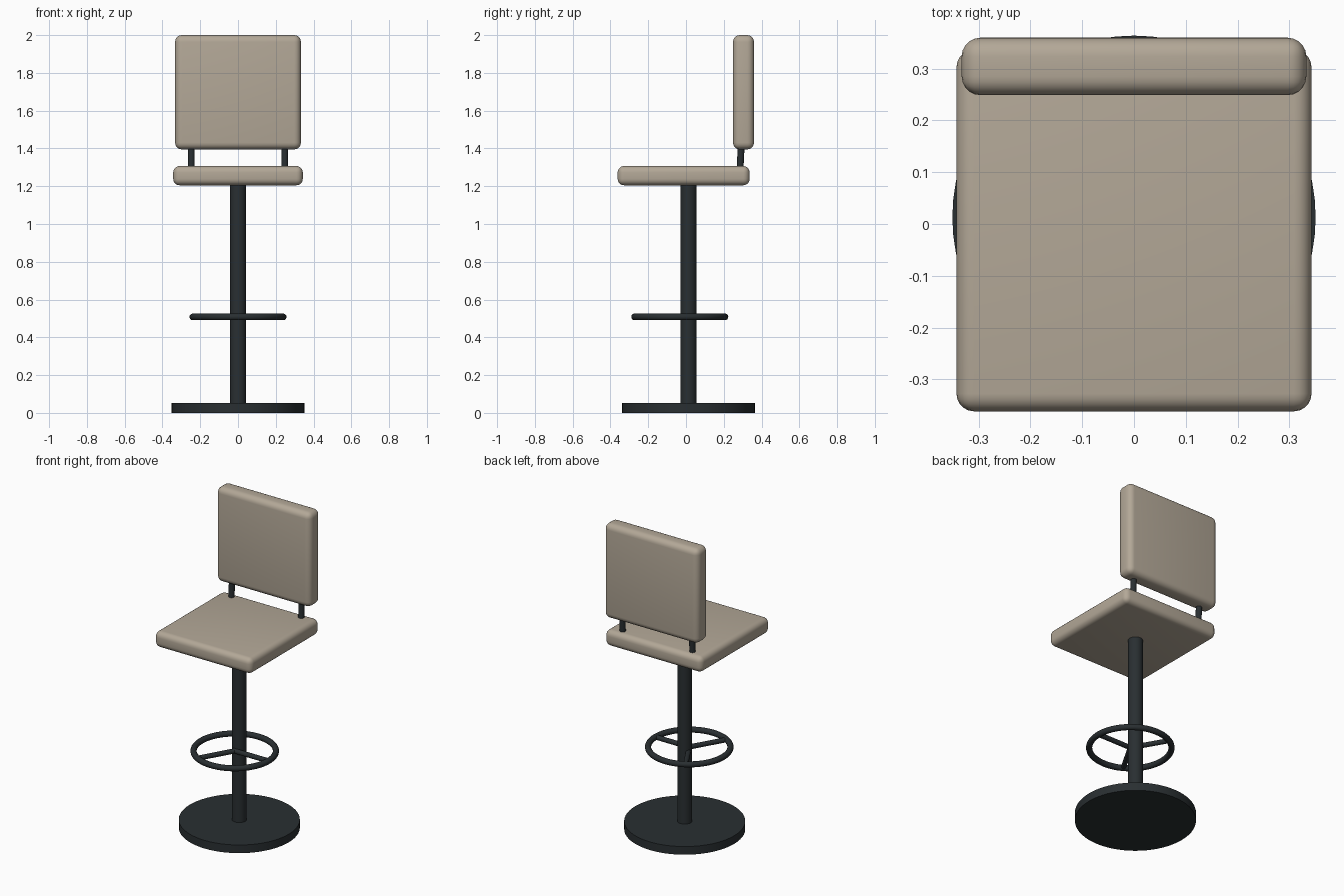
import bpy, math
from mathutils import Vector

if "Cube" in bpy.data.objects:
    bpy.data.objects.remove(bpy.data.objects["Cube"])


def material(name, color):
    m = bpy.data.materials.new(name)
    m.diffuse_color = (*color, 1)
    m.use_nodes = True
    m.node_tree.nodes["Principled BSDF"].inputs["Base Color"].default_value = m.diffuse_color
    return m


TAN = material("tan_upholstery", (0.45, 0.39, 0.31))
DARK = material("dark_metal", (0.022, 0.028, 0.031))


def finish(name, mat, angle=40):
    ob = bpy.context.object
    ob.name = name
    ob.data.materials.append(mat)
    bpy.ops.object.shade_smooth_by_angle(angle=math.radians(angle))
    return ob


def cushion(name, lo, hi, radius):
    lo, hi = Vector(lo), Vector(hi)
    bpy.ops.mesh.primitive_cube_add(size=1, location=(lo + hi) / 2)
    ob = bpy.context.object
    ob.scale = hi - lo
    bpy.ops.object.transform_apply(location=False, rotation=False, scale=True)
    bev = ob.modifiers.new("round_edges", 'BEVEL')
    bev.width, bev.segments = radius, 5
    bpy.ops.object.modifier_apply(modifier=bev.name)
    return finish(name, TAN)


def rod(name, a, b, radius, sides=24):
    a, b = Vector(a), Vector(b)
    d = b - a
    bpy.ops.mesh.primitive_cylinder_add(vertices=sides, radius=radius, depth=d.length,
                                        location=(a + b) / 2,
                                        rotation=d.to_track_quat('Z', 'Y').to_euler())
    return finish(name, DARK)


# Round base and central column
AXIS_Y = 0.013
rod("base", (0, AXIS_Y, 0), (0, AXIS_Y, 0.052), 0.351, 64)
rod("column", (0, AXIS_Y, 0.05), (0, AXIS_Y, 1.215), 0.043, 32)

# Footrest ring, set slightly forward, with three spokes
centre = Vector((0, -0.033, 0.508))
bpy.ops.mesh.primitive_torus_add(location=centre, major_radius=0.239, minor_radius=0.018,
                                 major_segments=64, minor_segments=14)
finish("footrest_ring", DARK, 60)
for i in range(3):
    t = math.radians(120 * i)
    rod(f"footrest_spoke_{i + 1}", centre,
        centre + 0.239 * Vector((math.cos(t), math.sin(t), 0)), 0.015, 16)

# Seat and backrest cushions
cushion("seat", (-0.343, -0.362, 1.205), (0.343, 0.337, 1.307), 0.034)
cushion("backrest", (-0.333, 0.249, 1.395), (0.333, 0.36, 2.0), 0.036)

# Backrest posts
for side, label in ((-1, "left"), (1, "right")):
    x = side * 0.247
    rod(f"{label}_back_post", (x, 0.285, 1.27), (x, 0.293, 1.43), 0.018)
